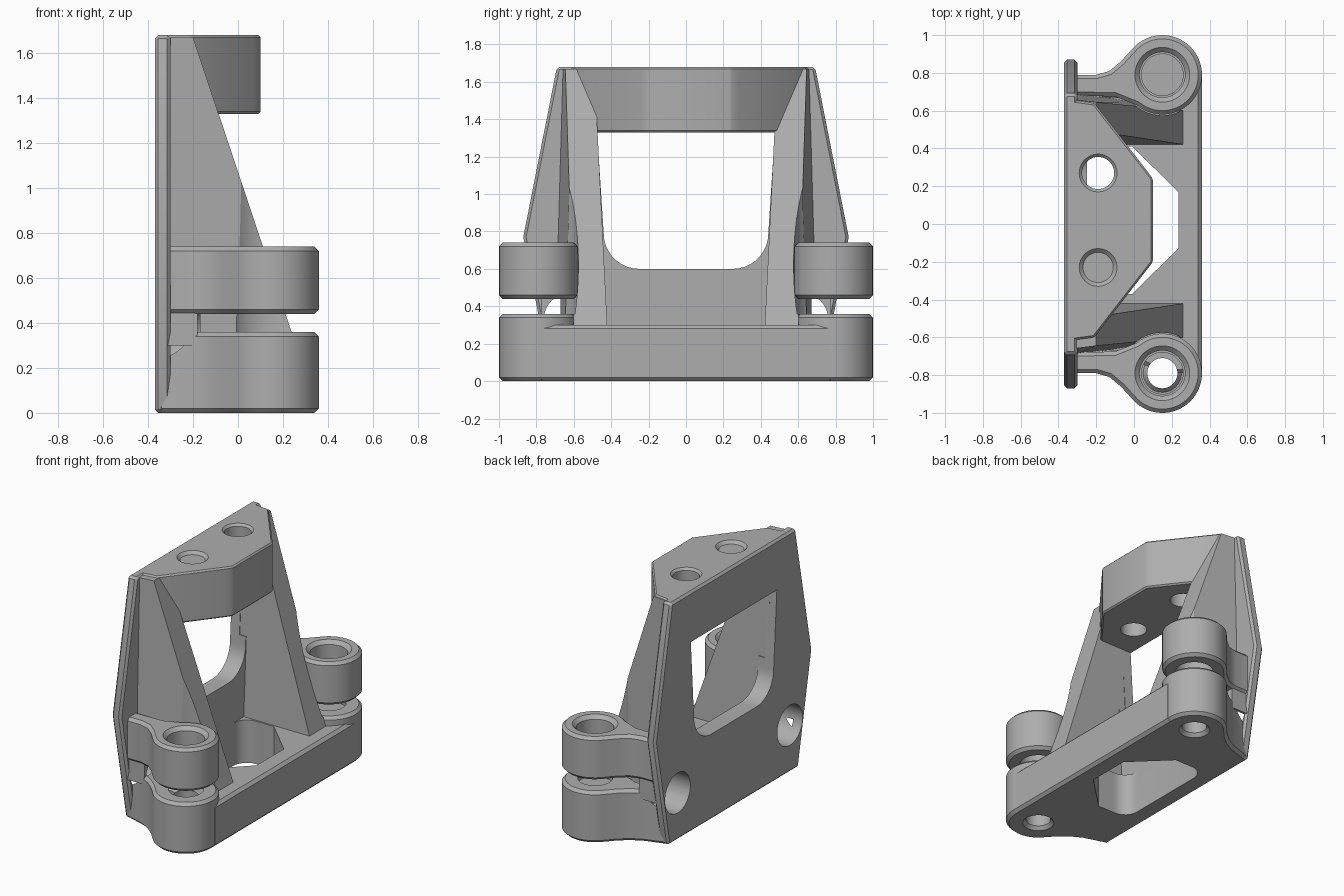
import bpy, bmesh
from math import sin, cos, radians
from mathutils import Vector, Matrix

cube = bpy.data.objects.get("Cube")
if cube:
    bpy.data.objects.remove(cube, do_unlink=True)

grey = bpy.data.materials.new("plain grey")
grey.use_nodes = True
grey.diffuse_color = (0.42, 0.42, 0.42, 1)
grey.node_tree.nodes["Principled BSDF"].inputs["Base Color"].default_value = grey.diffuse_color


def make(name, bm):
    bmesh.ops.recalc_face_normals(bm, faces=bm.faces)
    mesh = bpy.data.meshes.new(name)
    bm.to_mesh(mesh)
    bm.free()
    mesh.materials.append(grey)
    ob = bpy.data.objects.new(name, mesh)
    bpy.context.collection.objects.link(ob)
    return ob


def loft(name, low, high):
    """Solid between two matching rings of points."""
    bm = bmesh.new()
    a = [bm.verts.new(p) for p in low]
    b = [bm.verts.new(p) for p in high]
    n = len(a)
    bm.faces.new(a)
    bm.faces.new(b)
    for i in range(n):
        j = (i + 1) % n
        bm.faces.new((a[i], a[j], b[j], b[i]))
    return make(name, bm)


def prism_z(name, pts, lo, hi):
    return loft(name, [(x, y, lo) for x, y in pts], [(x, y, hi) for x, y in pts])


def prism_x(name, pts, lo, hi):
    return loft(name, [(lo, y, z) for y, z in pts], [(hi, y, z) for y, z in pts])


def arc(cx, cy, r, start, end, n):
    angles = [radians(start + (end - start) * i / n) for i in range(n + 1)]
    return [(cx + r * cos(t), cy + r * sin(t)) for t in angles]


def disc(name, x, y, lo, hi, r, r_top=None):
    r_top = r if r_top is None else r_top
    ring = lambda rad, z: [(px, py, z) for px, py in arc(x, y, rad, 0, 352.5, 47)]
    return loft(name, ring(r, lo), ring(r_top, hi))


def finish(ob, cutters=(), bevel=0):
    """Chamfer, cut, bake the modifiers and shade."""
    if bevel:
        m = ob.modifiers.new("chamfer", "BEVEL")
        m.width, m.segments = bevel, 1
        m.limit_method, m.angle_limit = "ANGLE", radians(35)
    for c in cutters:
        m = ob.modifiers.new("cut", "BOOLEAN")
        m.operation, m.solver, m.object = "DIFFERENCE", "EXACT", c
    dg = bpy.context.evaluated_depsgraph_get()
    mesh = bpy.data.meshes.new_from_object(ob.evaluated_get(dg))
    ob.modifiers.clear()
    ob.data = mesh
    bpy.ops.object.select_all(action="DESELECT")
    ob.select_set(True)
    bpy.context.view_layer.objects.active = ob
    bpy.ops.object.shade_smooth_by_angle(angle=radians(30))


LUG_X, LUG_Y, LUG_R = 0.15, 0.79, 0.21
SHIFT = 0.02
sides = {"left": 1, "right": -1}
helpers = []


def cutter(ob):
    ob.hide_render = True
    helpers.append(ob)
    return ob


# Cutters: angled-corner floor opening, window with round lower corners
opening = [(0.235, 0.15), (-0.01, 0.39), (-0.13, 0.39)] + arc(-0.15, 0.29, 0.1, 90, 180, 6)
opening += [(x, -y) for x, y in reversed(opening)]
floor_cut = cutter(prism_z("floor_cutter", [(x, y + SHIFT) for x, y in opening], -0.1, 0.32))
half = [(0.475, 1.33), (0.44, 0.79)] + arc(0.25, 0.79, 0.19, -10, -90, 8)
window_cut = cutter(prism_x("window_cutter", half + [(-y, z) for y, z in reversed(half)], -0.5, -0.1))

# Cutters: lug bores, clearance above the lugs, blind holes in the rear plate
bores, clearances, blinds = [], {}, []
for side, s in sides.items():
    y = s * LUG_Y
    bores += [
        disc("bore", LUG_X, y, -0.1, 0.4, 0.08),
        disc("bore_mouth", LUG_X, y, -0.01, 0.03, 0.11, 0.075),
        disc("bore_step", LUG_X, y, 0.32, 0.4, 0.11),
        disc("upper_bore", LUG_X, y, 0.43, 0.8, 0.12),
        disc("upper_mouth", LUG_X, y, 0.71, 0.75, 0.115, 0.155),
    ]
    clearances[side] = cutter(disc("clearance", LUG_X, y, 0.36, 1.6, LUG_R + 0.005))
    blinds.append(prism_x("blind_hole", arc(s * 0.62, 0.33, 0.14, 0, 352.5, 47), -0.5, -0.17))
for ob in bores + blinds:
    cutter(ob)

# Base slab
base = prism_z("base", [(-0.365, -0.72), (0, -0.72), (0.15, -0.79), (0.36, -0.79),
                        (0.36, 0.79), (0.15, 0.79), (0, 0.72), (-0.365, 0.72)], 0, 0.3)
finish(base, [floor_cut] + bores + blinds, 0.02)

# Rear plate with window
plate_half = [(0.69, 1.68), (0.87, 0.77), (0.72, 0)]
plate = prism_x("rear_plate", plate_half + [(-y, z) for y, z in reversed(plate_half)], -0.37, -0.3)
finish(plate, [window_cut] + blinds, 0.015)

# Thick sill below the window
sill = prism_x("window_sill", [(-0.46, 0.25), (0.46, 0.25), (0.46, 0.85), (-0.46, 0.85)], -0.34, -0.25)
finish(sill, [window_cut])

# Top bridge with two screw holes
bridge_half = [(-0.36, 0.64), (-0.21, 0.62), (0.07, 0.26), (0.1, 0.22)]
bridge = prism_z("top_bridge", [(x, y + SHIFT) for x, y in bridge_half]
                 + [(x, SHIFT - y) for x, y in reversed(bridge_half)], 1.33, 1.68)
screws = []
for y in (0.27, -0.23):
    screws += [cutter(disc("screw_hole", -0.19, y, 1.2, 1.8, 0.085)),
               cutter(disc("screw_mouth", -0.19, y, 1.66, 1.69, 0.08, 0.11))]
finish(bridge, screws, 0.01)

for side, s in sides.items():
    # Sloping gusset between the base and the bridge
    foot = [(-0.32, 0.42), (0.265, 0.42), (0.265, 0.6), (-0.32, 0.7)]
    head = [(-0.32, 0.49), (-0.2, 0.49), (-0.2, 0.645), (-0.32, 0.66)]
    gusset = loft(side + "_gusset", [(x, s * y, 0.28) for x, y in foot],
                  [(x, s * y, 1.67) for x, y in head])
    finish(gusset, [clearances[side]] + blinds)

    # Pair of hinge lugs with curved arms
    outline = [(-0.32, 0.79), (-0.2, 0.79), (-0.13, 0.81), (-0.07, 0.86)]
    outline += arc(LUG_X, LUG_Y, LUG_R, 140, -130, 40) + [(-0.1, 0.675), (-0.32, 0.68)]
    upper = prism_z(side + "_upper_lug", [(x, s * y) for x, y in outline], 0.44, 0.74)
    finish(upper, bores + blinds, 0.02)
    rear = [(-0.36, 0.72), (-0.2, 0.77)] + outline[2:-1] + [(-0.36, 0.6)]
    lower = prism_z(side + "_lower_lug", [(x, s * y) for x, y in rear], 0, 0.36)
    finish(lower, bores + blinds, 0.02)

    # Web joining the two arms behind the gap
    web = prism_z(side + "_web", [(-0.32, s * 0.62), (-0.18, s * 0.62),
                                  (-0.18, s * 0.775), (-0.32, s * 0.775)], 0.3, 0.5)
    finish(web, blinds)

for ob in helpers:
    bpy.data.objects.remove(ob, do_unlink=True)
